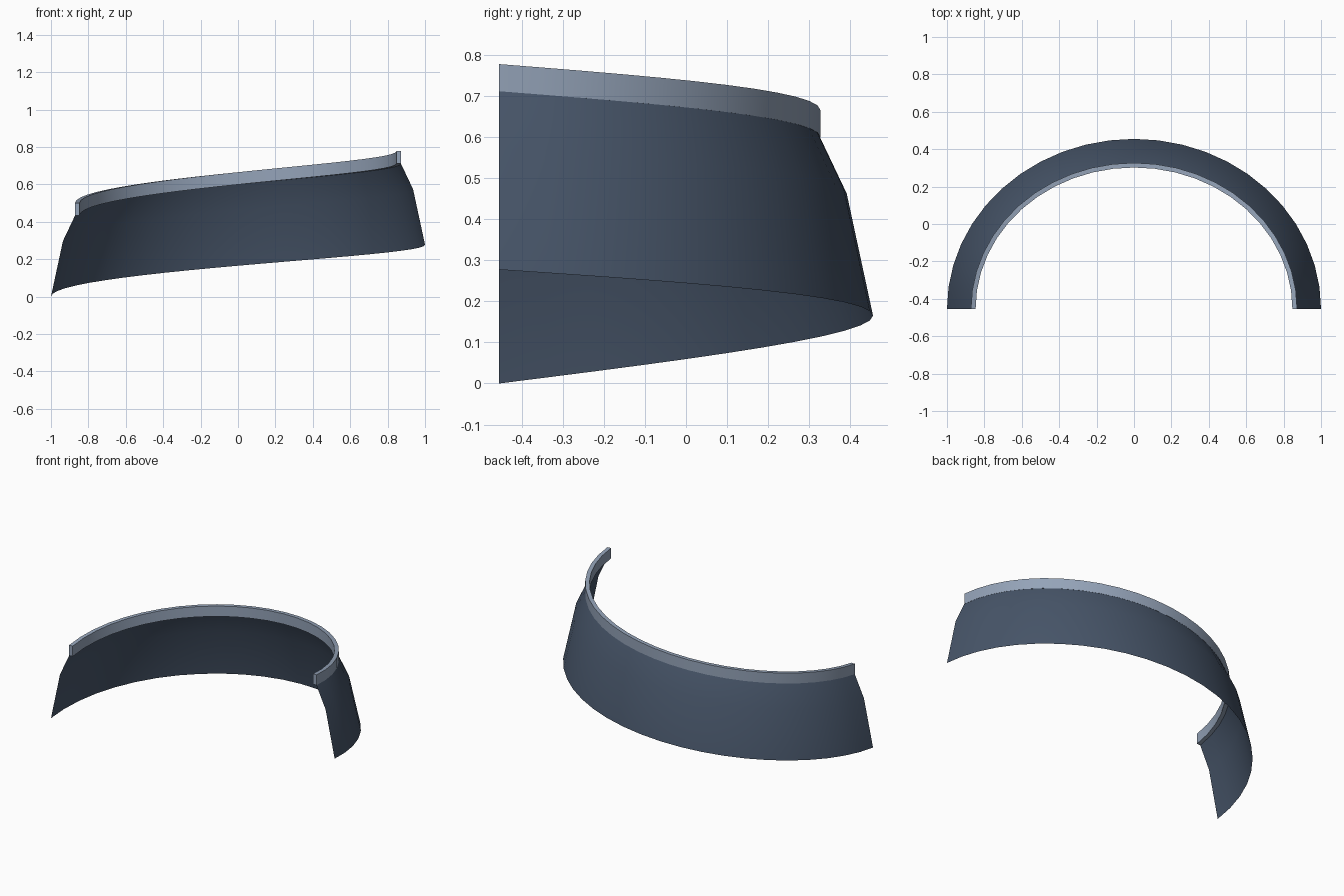
import bpy, bmesh, math

STEPS = 24                        # segments round the half ellipse
RX, RY, CY = 1.0, 0.91, -0.455    # bottom rim radii and centre
RISE, CROWN = 0.277, 0.0265       # climb from right to left, lift at the back

cube = bpy.data.objects.get("Cube")
if cube:
    bpy.data.objects.remove(cube, do_unlink=True)


def material(name, rgb):
    mat = bpy.data.materials.new(name)
    mat.use_nodes = True
    mat.diffuse_color = (*rgb, 1)
    mat.node_tree.nodes["Principled BSDF"].inputs["Base Color"].default_value = (*rgb, 1)
    return mat


def rim_point(t, inset, height):
    """Point on the climbing half ellipse, moved inward and up."""
    return ((RX - inset) * math.cos(t),
            CY + (RY - inset) * math.sin(t),
            RISE * (1 - t / math.pi) + CROWN * math.sin(t) + height)


def sweep(name, profile, mat, closed=False):
    """Sweep an (inset, height) profile along the half ellipse."""
    bm = bmesh.new()
    rows = [[bm.verts.new(rim_point(math.pi * i / STEPS, *p)) for p in profile]
            for i in range(STEPS + 1)]
    n = len(profile)
    for a, b in zip(rows, rows[1:]):
        for j in range(n if closed else n - 1):
            k = (j + 1) % n
            bm.faces.new((a[j], b[j], b[k], a[k]))
    if closed:
        bm.faces.new(rows[0])
        bm.faces.new(rows[-1][::-1])
        bmesh.ops.recalc_face_normals(bm, faces=bm.faces)
    mesh = bpy.data.meshes.new(name)
    bm.to_mesh(mesh)
    bm.free()
    mesh.materials.append(mat)
    obj = bpy.data.objects.new(name, mesh)
    bpy.context.collection.objects.link(obj)
    bpy.ops.object.select_all(action='DESELECT')
    obj.select_set(True)
    bpy.context.view_layer.objects.active = obj
    bpy.ops.object.shade_smooth_by_angle(angle=math.radians(35))
    return obj


slate = material("dark slate", (0.063, 0.091, 0.141))
steel = material("light steel", (0.296, 0.366, 0.479))

# Thin sloping wall, bent inward near the top
sweep("curved_wall", [(0, 0), (0.064, 0.297), (0.129, 0.434)], slate)

# Upright band along the top edge
inner, outer, low, high = 0.153, 0.128, 0.434, 0.5
sweep("top_band", [(outer, low), (outer, high), (inner, high), (inner, low)],
      steel, closed=True)
